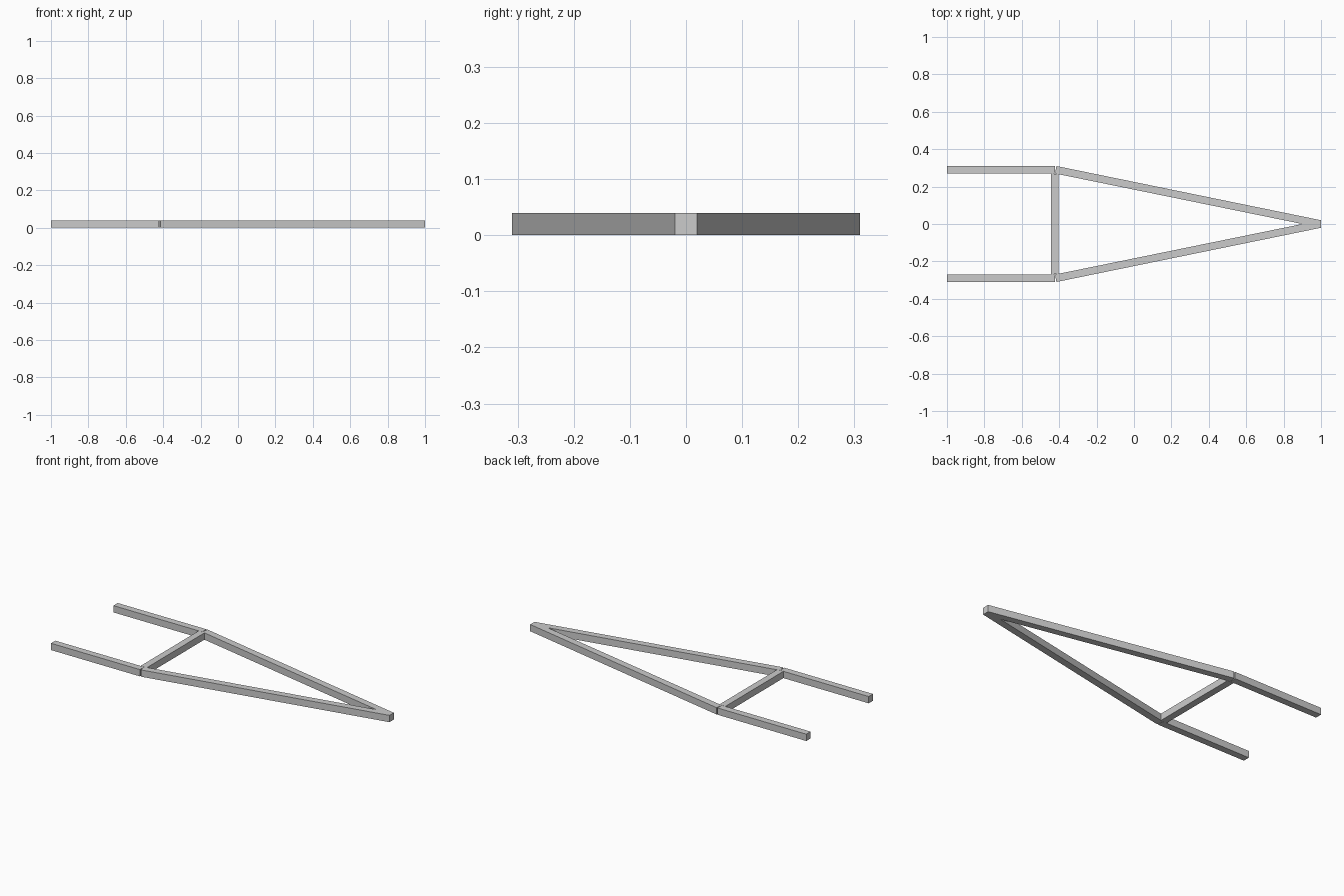
import bpy
import bmesh

cube = bpy.data.objects.get("Cube")
if cube:
    bpy.data.objects.remove(cube, do_unlink=True)

HEIGHT = 0.04

steel = bpy.data.materials.new("plain_grey")
steel.use_nodes = True
GREY = (0.6, 0.6, 0.6, 1)
steel.diffuse_color = GREY
steel.node_tree.nodes["Principled BSDF"].inputs["Base Color"].default_value = GREY


def beam(name, outline):
    """Extrude a flat outline up from the ground into a beam."""
    bm = bmesh.new()
    base = bm.faces.new([bm.verts.new((x, y, 0)) for x, y in outline])
    top = bmesh.ops.extrude_face_region(bm, geom=[base])["geom"]
    bmesh.ops.translate(bm, vec=(0, 0, HEIGHT),
                        verts=[v for v in top if isinstance(v, bmesh.types.BMVert)])
    bmesh.ops.recalc_face_normals(bm, faces=bm.faces)
    mesh = bpy.data.meshes.new(name)
    bm.to_mesh(mesh)
    bm.free()
    mesh.materials.append(steel)
    obj = bpy.data.objects.new(name, mesh)
    bpy.context.collection.objects.link(obj)


# Straight side rails and the diagonal arms that meet at the tip
rail = [(-1, 0.27), (-0.422, 0.27), (-0.422, 0.31), (-1, 0.31)]
arm = [(-0.422, 0.27), (0.9, 0), (1, 0), (1, 0.02), (-0.415, 0.31)]
for side, sign in (("back", 1), ("front", -1)):
    beam(side + "_rail", [(x, sign * y) for x, y in rail])
    beam(side + "_diagonal_arm", [(x, sign * y) for x, y in arm])

# Cross bar joining the two sides
beam("cross_bar", [(-0.445, -0.27), (-0.405, -0.267), (-0.405, 0.267), (-0.445, 0.27)])
